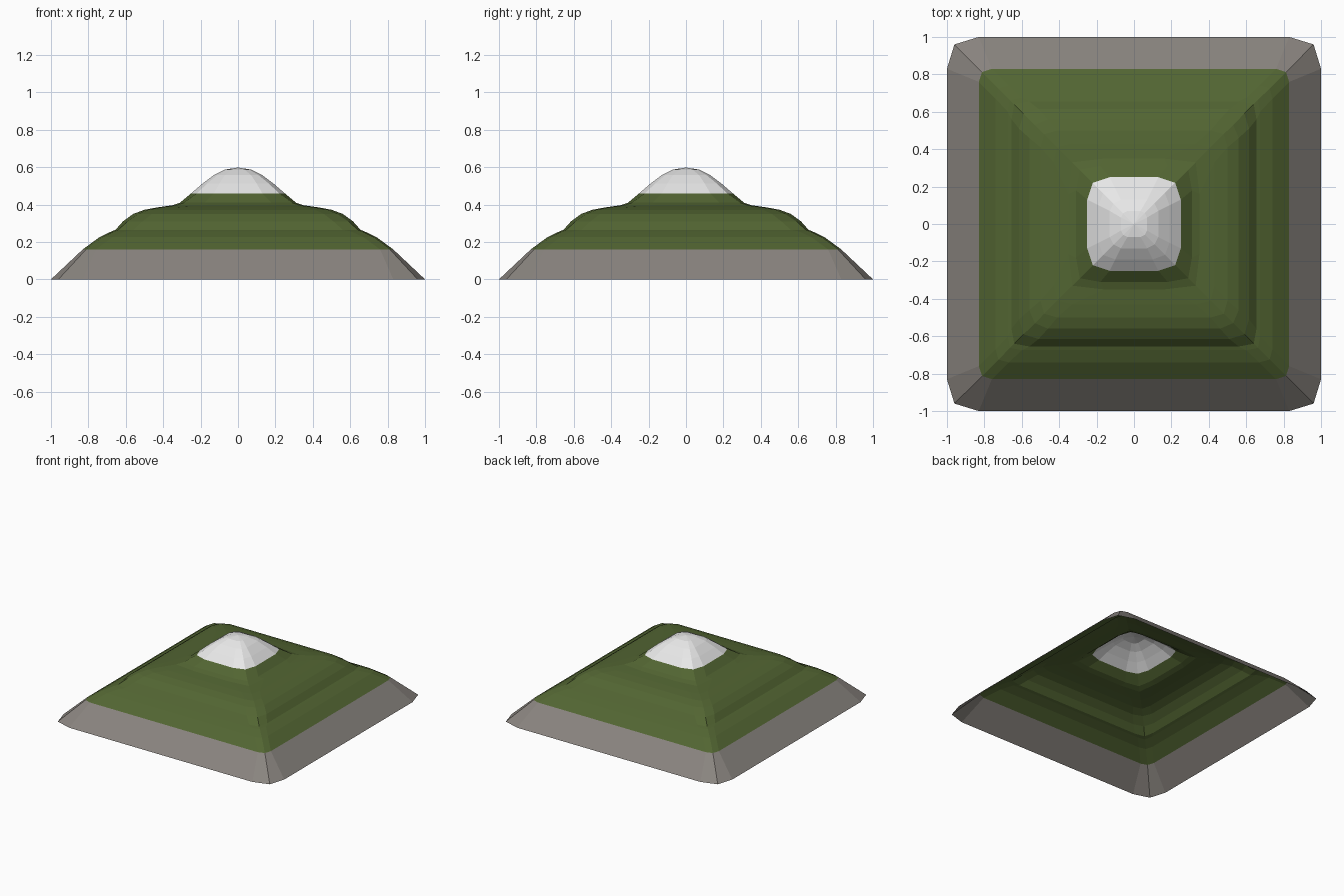
import bpy, bmesh

if "Cube" in bpy.data.objects:
    bpy.data.objects.remove(bpy.data.objects["Cube"])

def material(name, rgb):
    m = bpy.data.materials.new(name)
    m.diffuse_color = (*rgb, 1)
    m.use_nodes = True
    m.node_tree.nodes["Principled BSDF"].inputs["Base Color"].default_value = m.diffuse_color
    return m

# Rings of the hill: half width, height, straight half length, corner position
RINGS = [
    (1.00, 0.00, 0.83, 0.96),
    (0.83, 0.16, 0.76, 0.812),
    (0.74, 0.226, 0.67, 0.725),
    (0.675, 0.257, 0.60, 0.662),
    (0.655, 0.265, 0.56, 0.64),
    (0.615, 0.31, 0.51, 0.59),
    (0.56, 0.35, 0.46, 0.53),
    (0.50, 0.372, 0.41, 0.48),
    (0.43, 0.385, 0.33, 0.41),
    (0.35, 0.396, 0.16, 0.33),
    (0.31, 0.41, 0.18, 0.29),
    (0.25, 0.46, 0.13, 0.22),
    (0.19, 0.512, 0.10, 0.165),
    (0.13, 0.557, 0.07, 0.11),
    (0.07, 0.587, 0.035, 0.058),
]
PEAK = 0.598

bm = bmesh.new()

def make_ring(h, z, s, c):
    """Square with a three point corner, turned through four quarters."""
    verts = []
    x_pts = [(h, -s), (h, 0), (h, s), (c + (h - c) * 0.0, c)]
    for q in range(4):
        for x, y in x_pts:
            for _ in range(q):
                x, y = -y, x
            verts.append(bm.verts.new((x, y, z)))
    return verts

# Open-bottomed hill surface
loops = [make_ring(*r) for r in RINGS]
for a, b in zip(loops, loops[1:]):
    n = len(a)
    for i in range(n):
        j = (i + 1) % n
        bm.faces.new((a[i], a[j], b[j], b[i]))
tip = bm.verts.new((0, 0, PEAK))
top = loops[-1]
for i in range(len(top)):
    bm.faces.new((top[i], top[(i + 1) % len(top)], tip))

# Rock foot, grass slopes and snow cap by height
for f in bm.faces:
    z = f.calc_center_median().z
    f.material_index = 0 if z < 0.16 else 1 if z < 0.46 else 2

mesh = bpy.data.meshes.new("hill")
bm.to_mesh(mesh)
bm.free()
hill = bpy.data.objects.new("hill", mesh)
bpy.context.collection.objects.link(hill)
for m in (material("grey rock", (0.25, 0.23, 0.21)),
          material("green grass", (0.085, 0.13, 0.032)),
          material("white snow", (0.80, 0.80, 0.80))):
    mesh.materials.append(m)
